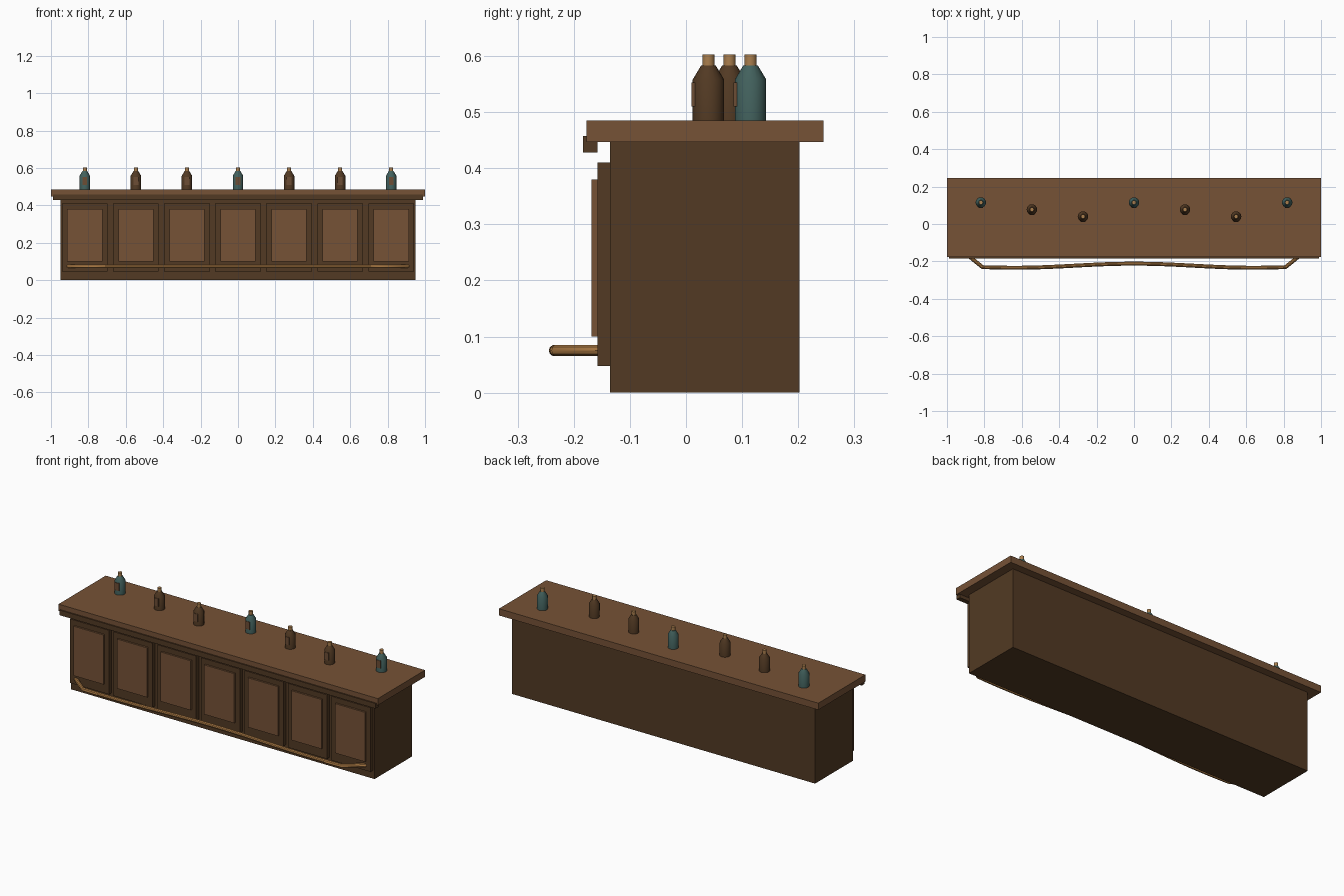
import bpy, math
from mathutils import Vector

cube = bpy.data.objects.get("Cube")
if cube:
    bpy.data.objects.remove(cube, do_unlink=True)


def material(name, r, g, b):
    m = bpy.data.materials.new(name)
    m.use_nodes = True
    col = (r, g, b, 1)
    m.diffuse_color = col
    m.node_tree.nodes["Principled BSDF"].inputs["Base Color"].default_value = col
    return m


dark_wood = material("dark wood", 0.085, 0.042, 0.017)
warm_wood = material("warm wood", 0.18, 0.085, 0.037)
brass = material("brass", 0.46, 0.22, 0.065)
cork = material("cork", 0.40, 0.21, 0.075)
teal_glass = material("teal glass", 0.055, 0.12, 0.11)
brown_glass = material("brown glass", 0.085, 0.042, 0.017)
label_brown = material("label brown", 0.15, 0.075, 0.035)


def make(name, verts, faces, mat):
    me = bpy.data.meshes.new(name)
    me.from_pydata(verts, [], faces)
    me.materials.append(mat)
    ob = bpy.data.objects.new(name, me)
    bpy.context.collection.objects.link(ob)
    return ob


def box(name, xs, ys, zs, mat):
    verts = [(x, y, z) for x in xs for y in ys for z in zs]
    faces = [(0, 1, 3, 2), (4, 6, 7, 5), (0, 4, 5, 1),
             (2, 3, 7, 6), (0, 2, 6, 4), (1, 5, 7, 3)]
    return make(name, verts, faces, mat)


def lathe(name, x, y, profile, mat, sides=16):
    verts, faces = [], []
    for r, z in profile:
        for k in range(sides):
            a = math.tau * k / sides
            verts.append((x + r * math.cos(a), y + r * math.sin(a), z))
    for j in range(len(profile) - 1):
        for k in range(sides):
            n = (k + 1) % sides
            faces.append((j * sides + k, j * sides + n,
                          (j + 1) * sides + n, (j + 1) * sides + k))
    faces.append(tuple(reversed(range(sides))))
    faces.append(tuple(range((len(profile) - 1) * sides, len(profile) * sides)))
    return smooth(make(name, verts, faces, mat))


def smooth(ob):
    bpy.ops.object.select_all(action='DESELECT')
    ob.select_set(True)
    bpy.context.view_layer.objects.active = ob
    bpy.ops.object.shade_smooth_by_angle(angle=math.radians(35))
    return ob


# Counter carcass, top slab and the lip under its front edge
box("counter_body", (-0.95, 0.95), (-0.135, 0.202), (0, 0.447), dark_wood)
box("counter_top", (-1, 1), (-0.177, 0.245), (0.447, 0.485), warm_wood)
box("front_lip", (-0.99, 0.99), (-0.184, -0.158), (0.428, 0.457), dark_wood)

# Seven bays: framed front panel below, bottle above
PITCH = 0.273
for i in range(7):
    x = (i - 3) * PITCH
    n = i + 1
    box(f"panel_frame_{n}", (x - 0.122, x + 0.122), (-0.158, -0.13), (0.047, 0.41), dark_wood)
    box(f"panel_inset_{n}", (x - 0.094, x + 0.094), (-0.168, -0.15), (0.1, 0.38), warm_wood)

    y = 0.115 - 0.0375 * (i % 3)
    glass = brown_glass if i % 3 else teal_glass
    lathe(f"bottle_{n}", x, y, [(0.028, 0.485), (0.028, 0.558), (0.013, 0.583)], glass)
    lathe(f"cork_{n}", x, y, [(0.011, 0.583), (0.011, 0.603)], cork, 12)
    box(f"bottle_label_{n}", (x - 0.013, x + 0.013), (y - 0.030, y - 0.024),
        (0.51, 0.553), label_brown)

# Foot rail: gently waved tube with ends bent back into the counter
path = [Vector((-0.91, -0.15, 0.075))]
for k in range(33):
    x = -0.81 + 1.62 * k / 32
    path.append(Vector((x, -0.212 - 0.022 * math.sin(math.pi / 2 * x / 0.64) ** 2, 0.075)))
path.append(Vector((0.91, -0.15, 0.075)))
SIDES, RADIUS = 10, 0.0105
verts, faces = [], []
for j, p in enumerate(path):
    along = (path[min(j + 1, len(path) - 1)] - path[max(j - 1, 0)]).normalized()
    across = along.cross(Vector((0, 0, 1)))
    for k in range(SIDES):
        a = math.tau * k / SIDES
        verts.append(p + RADIUS * (math.cos(a) * across + math.sin(a) * Vector((0, 0, 1))))
for j in range(len(path) - 1):
    for k in range(SIDES):
        n = (k + 1) % SIDES
        faces.append((j * SIDES + k, (j + 1) * SIDES + k,
                      (j + 1) * SIDES + n, j * SIDES + n))
faces.append(tuple(range(SIDES)))
faces.append(tuple(reversed(range(len(path) * SIDES - SIDES, len(path) * SIDES))))
smooth(make("foot_rail", verts, faces, brass))
